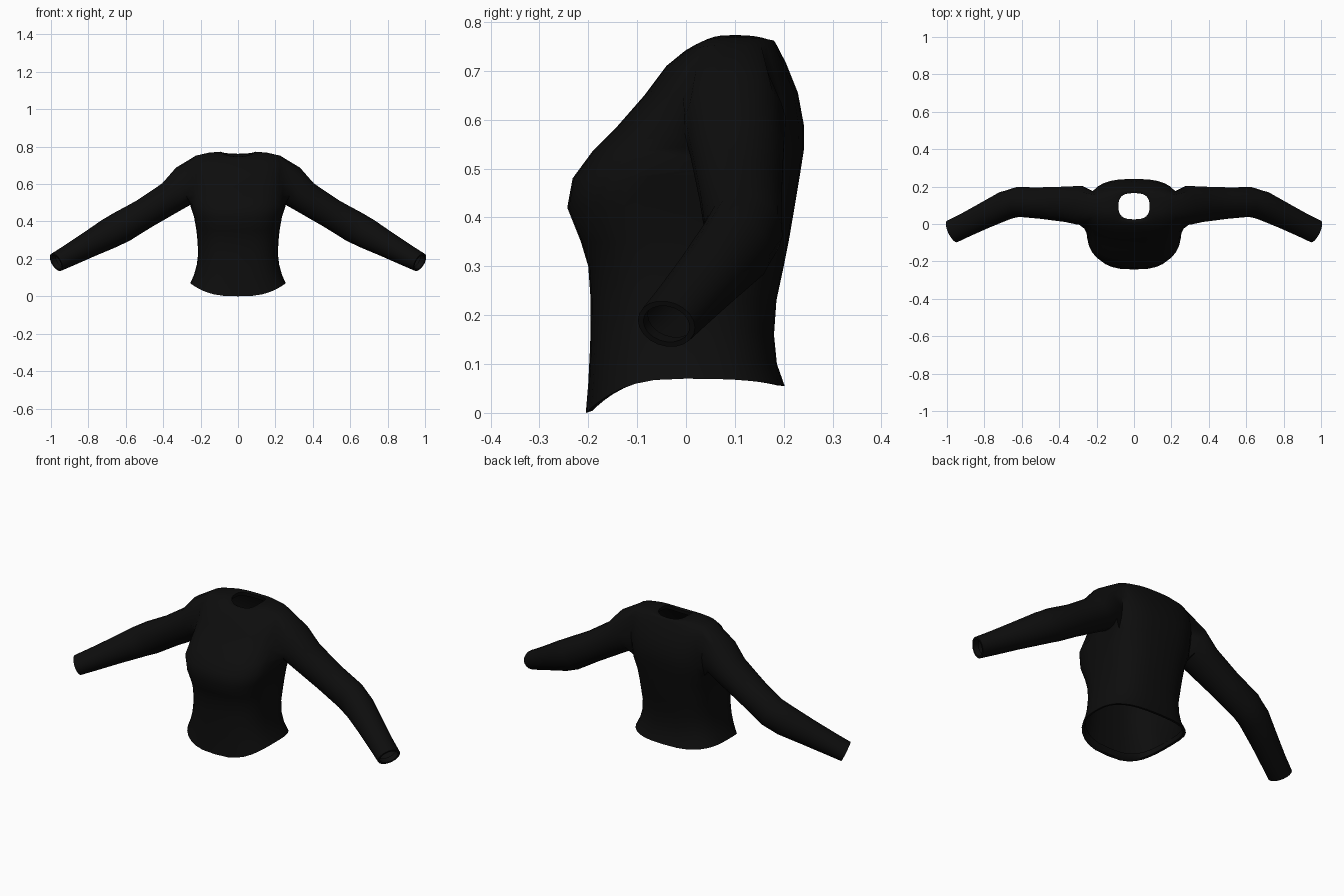
import bpy, bmesh, math
from mathutils import Vector

if "Cube" in bpy.data.objects:
    bpy.data.objects.remove(bpy.data.objects["Cube"])

fabric = bpy.data.materials.new("black_fabric")
fabric.diffuse_color = (0.004, 0.004, 0.004, 1)
fabric.use_nodes = True
fabric.node_tree.nodes["Principled BSDF"].inputs["Base Color"].default_value = fabric.diffuse_color

# Torso rings: half width, front y, back y, front z, side z, back z
RINGS = [
    (.238, -.185, .180, .035, .095, .080),   # hem lip
    (.243, -.192, .188, .004, .072, .056),
    (.255, -.205, .202, .000, .070, .055),   # hem
    (.235, -.200, .186, .060, .115, .100),
    (.220, -.196, .180, .140, .170, .160),
    (.213, -.195, .185, .230, .230, .230),
    (.217, -.200, .200, .300, .300, .300),   # waist
    (.222, -.215, .210, .350, .350, .350),
    (.235, -.243, .222, .420, .425, .420),   # bust
    (.255, -.232, .232, .480, .485, .480),
    (.252, -.190, .241, .537, .537, .537),
    (.252, -.140, .241, .587, .590, .590),
    (.255, -.085, .229, .650, .650, .655),
    (.258, -.040, .205, .710, .705, .715),
    (.225, -.002, .186, .741, .752, .752),   # shoulder
    (.155,  .010, .180, .748, .768, .762),
    (.095,  .018, .174, .748, .773, .762),   # neckline
    (.083,  .025, .165, .744, .768, .757),
    (.090,  .020, .170, .722, .745, .735),   # neckline lip
]
# Arm sections: centre x, y, z, radius across, radius up
ARM = [
    (.290, .100, .590, .105, .107),
    (.355, .105, .532, .096, .088),
    (.495, .112, .445, .085, .082),
    (.620, .118, .372, .080, .086),          # elbow
    (.690, .098, .335, .078, .082),
    (.800, .045, .275, .070, .069),
    (.900, -.005, .220, .065, .059),
    (.972, -.040, .182, .064, .052),         # cuff
]
HALF = 16                                    # faces around half the torso
HOLE_ROWS, HOLE_COLS = range(9, 14), range(6, 11)


def spow(v, p):
    return math.copysign(abs(v) ** p, v)


def torso_point(ring, j):
    w, yf, yb, zf, zs, zb = ring
    t = -math.pi / 2 + math.pi * j / HALF
    c, s = max(0, math.cos(t)), math.sin(t)
    c = 0 if j in (0, HALF) else c
    y = (yf + yb) / 2 + (yb - yf) / 2 * spow(s, .72)
    z = zs + ((zb if s > 0 else zf) - zs) * s * s
    return Vector((w * spow(c, .72), y, z))


bm = bmesh.new()
grid = [[bm.verts.new(torso_point(r, j)) for j in range(HALF + 1)] for r in RINGS]

# Half torso with an armhole left open
for i in range(len(RINGS) - 1):
    for j in range(HALF):
        if not (i in HOLE_ROWS and j in HOLE_COLS):
            bm.faces.new((grid[i][j], grid[i][j + 1], grid[i + 1][j + 1], grid[i + 1][j]))

# Armhole loop, starting at the low front corner and running towards the back
r0, r1 = HOLE_ROWS[0], HOLE_ROWS[-1] + 1
c0, c1 = HOLE_COLS[0], HOLE_COLS[-1] + 1
loop = ([grid[r0][j] for j in range(c0, c1)] + [grid[i][c1] for i in range(r0, r1)]
        + [grid[r1][j] for j in range(c1, c0, -1)] + [grid[i][c0] for i in range(r1, r0, -1)])
n = len(loop)


def arm_ring(centre, d, ru, rv):
    u = Vector((0, 0, 1)).cross(d).normalized()
    v = d.cross(u).normalized()
    ring = []
    for k in range(n):
        a = -.75 * math.pi + 2 * math.pi * k / n
        ring.append(bm.verts.new(centre + u * ru * math.cos(a) + v * rv * math.sin(a)))
    return ring


def bridge(a, b):
    for k in range(n):
        m = (k + 1) % n
        bm.faces.new((a[k], a[m], b[m], b[k]))


# Sleeve grown out of the armhole
centres = [Vector(s[:3]) for s in ARM]
path = [Vector((.19, .09, .60))] + centres
prev = loop
for i, (x, y, z, ru, rv) in enumerate(ARM):
    d = (path[min(i + 2, len(path) - 1)] - path[i]).normalized()
    ring = arm_ring(centres[i], d, ru, rv)
    bridge(prev, ring)
    prev = ring
# Cuff lip turned inwards
for back, ru, rv in ((.0, .052, .041), (.03, .055, .044)):
    ring = arm_ring(centres[-1] - d * back, d, ru, rv)
    bridge(prev, ring)
    prev = ring

bmesh.ops.recalc_face_normals(bm, faces=bm.faces)
mesh = bpy.data.meshes.new("shirt")
bm.to_mesh(mesh)
bm.free()
mesh.materials.append(fabric)
shirt = bpy.data.objects.new("shirt", mesh)
bpy.context.collection.objects.link(shirt)

# Mirror the half shirt and shade it smooth
mirror = shirt.modifiers.new("mirror", 'MIRROR')
mirror.use_clip = True
mirror.merge_threshold = .0005
bpy.context.view_layer.objects.active = shirt
shirt.select_set(True)
bpy.ops.object.modifier_apply(modifier="mirror")
bpy.ops.object.shade_smooth_by_angle(angle=math.radians(60))
